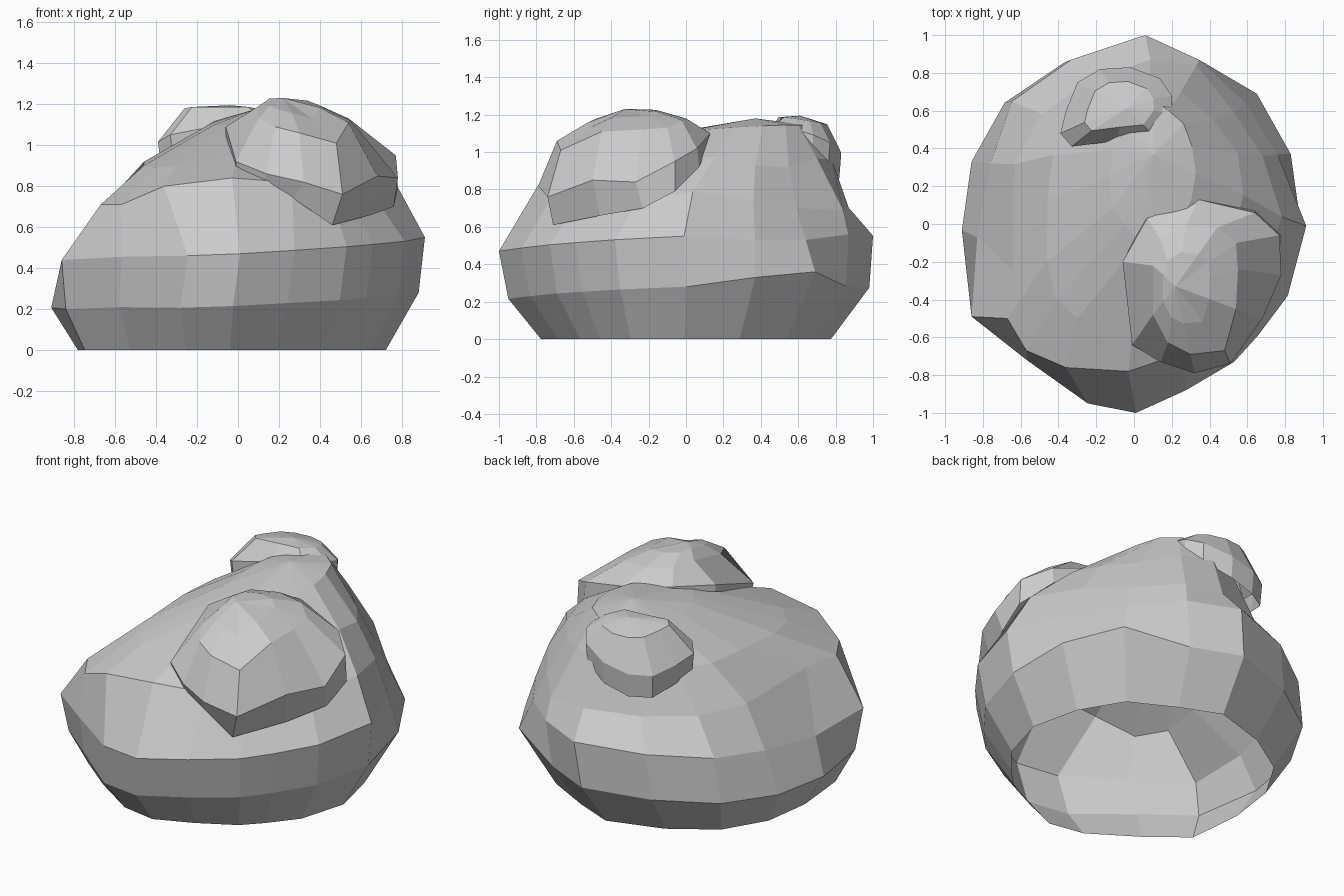
import bpy, bmesh


def loft(name, rings, peak):
    """Open-bottomed faceted shell: quads between rings, fan to a peak."""
    bm = bmesh.new()
    rows = [[bm.verts.new(p) for p in r] for r in rings]
    n = len(rows[0])
    for a, b in zip(rows, rows[1:]):
        for i in range(n):
            j = (i + 1) % n
            bm.faces.new((a[i], a[j], b[j], b[i]))
    top = bm.verts.new(peak)
    for i in range(n):
        bm.faces.new((rows[-1][i], rows[-1][(i + 1) % n], top))
    bmesh.ops.recalc_face_normals(bm, faces=bm.faces[:])
    me = bpy.data.meshes.new(name)
    bm.to_mesh(me)
    bm.free()
    ob = bpy.data.objects.new(name, me)
    bpy.context.collection.objects.link(ob)
    return ob


def ring(outline, sx, ox, sy, oy, z, tx, ty, moved={}):
    """Scaled copy of an outline on a tilted plane; some corners moved."""
    pts = [(x * sx + ox, y * sy + oy) for x, y in outline]
    pts = [(x, y, z + tx * x + ty * y) for x, y in pts]
    return [moved.get(i, p) for i, p in enumerate(pts)]


# main boulder, hollow below; moved corners give the uneven facets
plan = [(.04, 1), (-.36, .87), (-.68, .65), (-.86, .33), (-.91, -.05),
        (-.87, -.49), (-.6, -.72), (-.27, -.95), (-.01, -1), (.26, -.88),
        (.52, -.73), (.65, -.59), (.81, -.38), (.91, -.01), (.83, .37),
        (.65, .69), (.33, .87)]
loft("main_boulder", [
    ring(plan, .825, -.03, .775, 0, 0, 0, 0),
    ring(plan, .985, -.015, .965, .015, .245, .04, .03,
         {3: (-.86, .33, .22), 5: (-.84, -.44, .2), 6: (-.58, -.66, .21),
          14: (.83, .37, .33), 15: (.65, .69, .36)}),
    ring(plan, .98, .02, 1, 0, .51, .045, .04,
         {3: (-.76, .32, .46), 4: (-.83, -.07, .42), 5: (-.86, -.49, .44),
          14: (.76, .37, .53), 15: (.59, .64, .53)}),
    ring(plan, .80, .055, .825, .045, .76, .04, -.07,
         {4: (-.64, -.25, .72), 5: (-.67, -.5, .71), 6: (-.57, -.67, .71),
          7: (-.36, -.76, .8), 8: (-.03, -.78, .84), 10: (.45, -.55, .77),
          11: (.55, -.42, .76), 12: (.67, -.26, .74),
          14: (.68, .36, .74), 15: (.53, .59, .7), 16: (.33, .84, .69)}),
    ring(plan, .57, .06, .62, .16, .94, .05, .02,
         {5: (-.46, -.2, .9), 6: (-.41, -.4, .89), 7: (-.3, -.5, .9),
          8: (0, -.5, .95), 14: (.55, .37, .93), 15: (.42, .55, .92)}),
    ring(plan, .25, .10, .38, .27, 1.10, .05, .06),
], (.1, .37, 1.18))

# large stone on the front right slope
low = [(.46, -.71, .61), (.65, -.46, .66), (.76, -.23, .7), (.78, -.06, .79),
       (.64, .07, .92), (.34, .13, 1.05), (.06, .03, 1.1), (-.06, -.2, 1.05),
       (-.01, -.62, .87), (.12, -.7, .8), (.27, -.72, .74)]
mid = [(.51, -.74, .76), (.68, -.5, .85), (.78, -.27, .84), (.77, -.06, .95),
       (.64, .06, 1.02), (.34, .13, 1.1), (.07, .03, 1.13), (-.06, -.2, 1.09),
       (-.01, -.64, .92), (.14, -.73, .86), (.32, -.79, .82)]
high = [(.48, -.67, 1.01), (.54, -.45, 1.11), (.55, -.24, 1.12),
        (.54, -.1, 1.13), (.44, -.02, 1.17), (.28, 0, 1.18),
        (.14, -.08, 1.19), (.1, -.22, 1.19), (.1, -.48, 1.13),
        (.18, -.63, 1.09), (.3, -.69, 1.06)]
peak = (.22, -.33, 1.23)
crown = [[p + .45 * (q - p) for p, q in zip(v, peak)] for v in high]
for v in crown:
    v[2] += .02
loft("large_stone", [low, mid, high, crown], peak)

# small stone near the back of the crown
knob = [(-.39, .48), (-.33, .41), (-.09, .44), (.11, .46), (.2, .58),
        (.2, .68), (.14, .77), (-.02, .83), (-.18, .82), (-.3, .75),
        (-.36, .6)]
loft("small_stone", [
    ring(knob, .97, 0, .97, .015, 1.24, .3, -.45),
    ring(knob, 1, 0, 1, 0, 1.25, .23, -.3),
    ring(knob, .62, -.02, .62, .24, 1.27, .02, -.16),
], (-.04, .61, 1.195))
